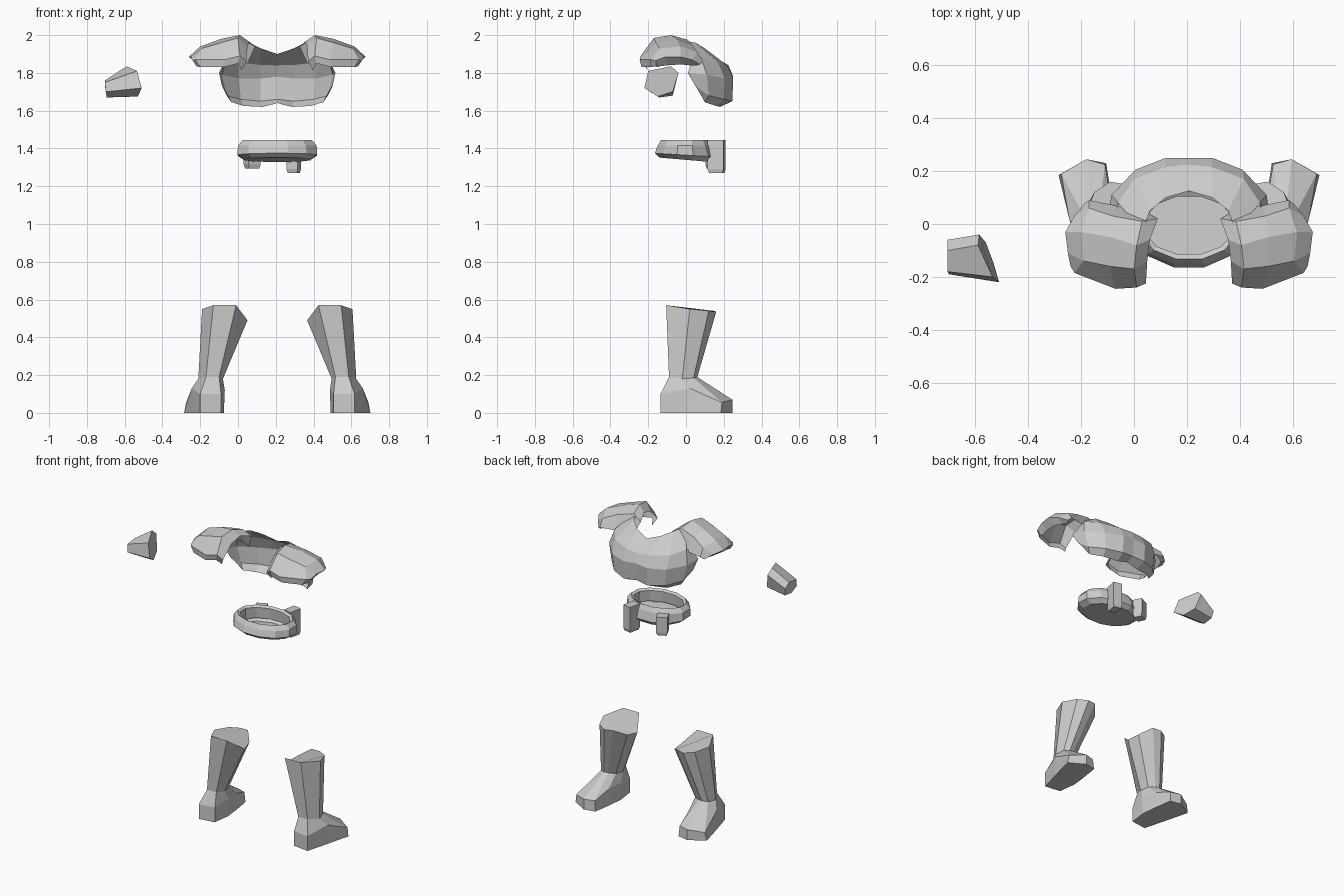
import bpy, bmesh, math

MID = 0.208  # symmetry plane of the armour


def loft(name, rings, closed=True, caps=(False, False), mirror=False):
    """Skin flat quads between rings of points, optionally mirrored at MID."""
    bm = bmesh.new()
    rows = [[bm.verts.new((x - MID, y, z)) for x, y, z in r] for r in rings]
    n = len(rows[0])
    for a, b in zip(rows, rows[1:]):
        for i in range(n if closed else n - 1):
            j = (i + 1) % n
            bm.faces.new((a[i], a[j], b[j], b[i]))
    if caps[0]:
        bm.faces.new(rows[0][::-1])
    if caps[1]:
        bm.faces.new(rows[-1])
    bmesh.ops.recalc_face_normals(bm, faces=bm.faces)
    me = bpy.data.meshes.new(name)
    bm.to_mesh(me)
    bm.free()
    ob = bpy.data.objects.new(name, me)
    ob.location.x = MID
    bpy.context.collection.objects.link(ob)
    if mirror:
        m = ob.modifiers.new("Mirror", 'MIRROR')
        m.use_clip = True
        m.merge_threshold = 0.003
    return ob


# Boots: sole, foot top, ankle, shaft top
sole = [(-.09, -.12), (-.075, 0), (-.085, .1), (-.105, .23),
        (-.18, .245), (-.285, .185), (-.24, .01), (-.2, -.135)]
loft("boots", [
    [(x, y, 0) for x, y in sole],
    [(-.09, -.12, .1), (-.07, 0, .12), (-.09, .11, .11), (-.11, .225, .07),
     (-.18, .245, .07), (-.275, .19, .055), (-.245, .02, .13), (-.2, -.135, .1)],
    [(-.1, -.09, .19), (-.08, -.03, .18), (-.09, .03, .185), (-.13, .055, .19),
     (-.16, .06, .19), (-.195, .04, .185), (-.21, -.02, .18), (-.17, -.09, .19)],
    [(-.01, -.105, .57), (.05, 0, .49), (.03, .08, .5), (-.03, .15, .54),
     (-.09, .16, .535), (-.15, .12, .54), (-.19, .02, .55), (-.13, -.105, .57)],
], caps=(True, True), mirror=True)

# Gauntlet: narrow wrist end and wide slanted end
loft("gauntlet", [
    [(-.705, -.1, 1.76), (-.705, -.18, 1.75), (-.7, -.19, 1.7),
     (-.695, -.14, 1.67), (-.695, -.07, 1.68), (-.705, -.06, 1.73)],
    [(-.59, -.08, 1.835), (-.535, -.2, 1.81), (-.51, -.22, 1.72),
     (-.53, -.15, 1.675), (-.56, -.07, 1.70), (-.585, -.04, 1.80)],
], caps=(True, True))

# Breastplate: neck edge, collar, chest, lower edge, under lip (centre to side)
loft("breastplate", [
    [(MID, .125, 1.90), (.12, .1, 1.93), (.06, .05, 1.96), (.03, -.03, 1.975)],
    [(MID, .225, 1.84), (.12, .215, 1.842), (0, .17, 1.855), (-.06, .08, 1.88)],
    [(MID, .25, 1.78), (.12, .25, 1.77), (.005, .205, 1.77), (-.085, .11, 1.79)],
    [(MID, .235, 1.66), (.12, .245, 1.65), (.015, .2, 1.66), (-.06, .12, 1.68)],
    [(MID, .18, 1.64), (.13, .18, 1.62), (.03, .16, 1.625), (-.035, .1, 1.645)],
], closed=False, mirror=True)

# Breastplate side wings under the arms
loft("side_wing", [
    [(-.06, .08, 1.88), (-.085, .11, 1.79), (-.06, .12, 1.68), (-.035, .1, 1.645)],
    [(-.06, .03, 1.86), (-.1, .01, 1.80), (-.085, .05, 1.73), (-.07, .06, 1.715)],
], closed=False, mirror=True)

# Shoulder guards: arcs from the inner rim to the outer tip
loft("shoulder_guards", [
    [(.02, -.2, 1.815), (.045, -.225, 1.86), (.05, -.14, 1.94),
     (.06, -.06, 1.965), (.09, .02, 1.94), (.05, .045, 1.85)],
    [(0, -.235, 1.85), (.01, -.24, 1.89), (0, -.17, 1.985),
     (.01, -.08, 2.0), (.03, .01, 1.975), (0, .06, 1.86)],
    [(-.08, -.235, 1.83), (-.07, -.245, 1.87), (-.09, -.16, 1.96),
     (-.09, -.05, 1.98), (-.08, .03, 1.95), (-.07, .07, 1.86)],
    [(-.2, -.19, 1.83), (-.225, -.185, 1.87), (-.19, -.14, 1.93),
     (-.2, -.03, 1.94), (-.17, .06, 1.91), (-.17, .09, 1.86)],
    [(-.22, -.16, 1.835), (-.24, -.16, 1.865), (-.25, -.11, 1.885),
     (-.26, -.03, 1.885), (-.225, .03, 1.87), (-.19, .075, 1.845)],
    [(-.2, -.15, 1.83), (-.21, -.14, 1.835), (-.215, -.1, 1.84),
     (-.21, -.03, 1.845), (-.19, .02, 1.84), (-.17, .06, 1.84)],
], closed=False, mirror=True)


# Belt: closed floor, flared wall, rim and inner wall
def belt_ring(rx, ry, z, tilt=0.0):
    pts = []
    for i in range(12):
        a = 2 * math.pi * (i + 0.5) / 12
        c, s = math.cos(a), math.sin(a)
        pts.append((MID + rx * c, -.005 + ry * s, z - tilt * s))
    return pts


loft("belt", [
    belt_ring(.18, .14, 1.34, .012),
    belt_ring(.218, .165, 1.365, .01),
    belt_ring(.216, .15, 1.415),
    belt_ring(.19, .132, 1.445),
    belt_ring(.172, .113, 1.435),
    belt_ring(.178, .12, 1.36),
], caps=(True, False))


# Belt pouches
def pouch(name, x0, x1, y0, y1, z0, z1, turn):
    cx, cy = (x0 + x1) / 2, (y0 + y1) / 2
    rings = []
    for z, k in ((z0, .85), (z0 + .02, 1), (z1, 1)):
        r = []
        for sx, sy in ((-1, -1), (1, -1), (1, 1), (-1, 1)):
            dx, dy = sx * (x1 - x0) / 2 * k, sy * (y1 - y0) / 2 * k
            r.append((cx + dx * math.cos(turn) - dy * math.sin(turn),
                      cy + dx * math.sin(turn) + dy * math.cos(turn), z))
        rings.append(r)
    loft(name, rings, caps=(True, True))


pouch("tall_pouch", .265, .325, .12, .205, 1.27, 1.445, -.2)
pouch("small_pouch", .04, .11, .115, .175, 1.295, 1.42, .45)
